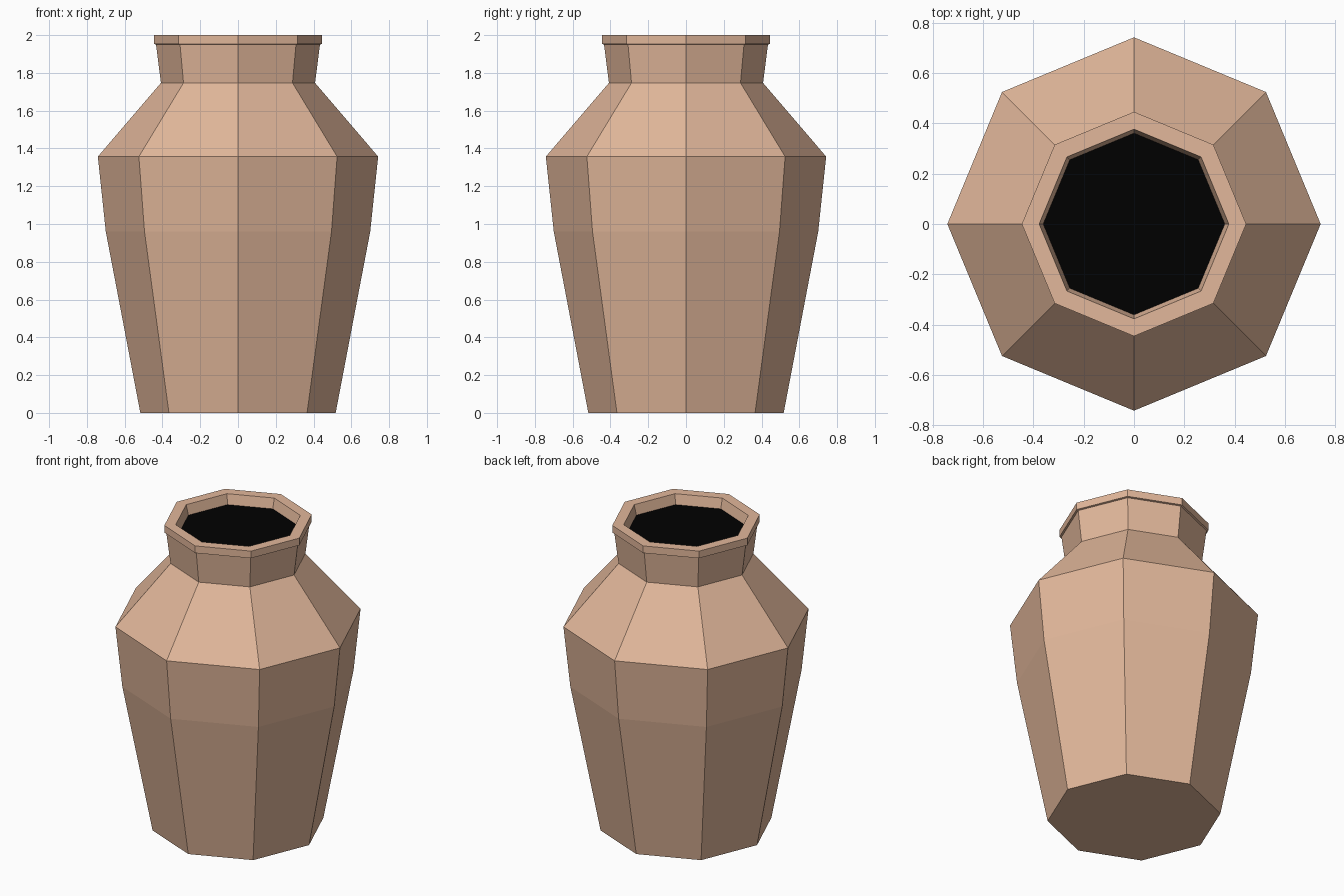
import bpy, bmesh, math

if "Cube" in bpy.data.objects:
    bpy.data.objects.remove(bpy.data.objects["Cube"])

SIDES = 8


def material(name, rgb):
    m = bpy.data.materials.new(name)
    m.diffuse_color = (*rgb, 1.0)
    m.use_nodes = True
    m.node_tree.nodes["Principled BSDF"].inputs["Base Color"].default_value = m.diffuse_color
    return m


clay = material("clay", (0.76, 0.475, 0.325))
black = material("dark inside", (0.0, 0.0, 0.0))


def lathe(name, profile, mat, cap_first=False, cap_last=False):
    """Octagonal flat-faced revolve of (radius, z) points."""
    bm = bmesh.new()
    rings = []
    for r, z in profile:
        rings.append([bm.verts.new((r * math.cos(a), r * math.sin(a), z))
                      for a in (2 * math.pi * i / SIDES for i in range(SIDES))])
    for lo, hi in zip(rings, rings[1:]):
        for i in range(SIDES):
            j = (i + 1) % SIDES
            bm.faces.new((lo[i], lo[j], hi[j], hi[i]))
    if cap_first:
        bm.faces.new(rings[0][::-1])
    if cap_last:
        bm.faces.new(rings[-1])
    me = bpy.data.meshes.new(name)
    bm.to_mesh(me)
    bm.free()
    me.materials.append(mat)
    ob = bpy.data.objects.new(name, me)
    bpy.context.collection.objects.link(ob)
    return ob


# Outer body, shoulder, neck, lip and the top of the inner wall
lathe("vase_body", [(0.517, 0), (0.70, 0.96), (0.742, 1.357), (0.408, 1.747),
                    (0.434, 1.95), (0.446, 1.953), (0.446, 2.0),
                    (0.377, 2.0), (0.361, 1.935)], clay, cap_first=True)

# Dark surface filling the neck
lathe("vase_dark_fill", [(0.361, 1.935)], black, cap_last=True)
